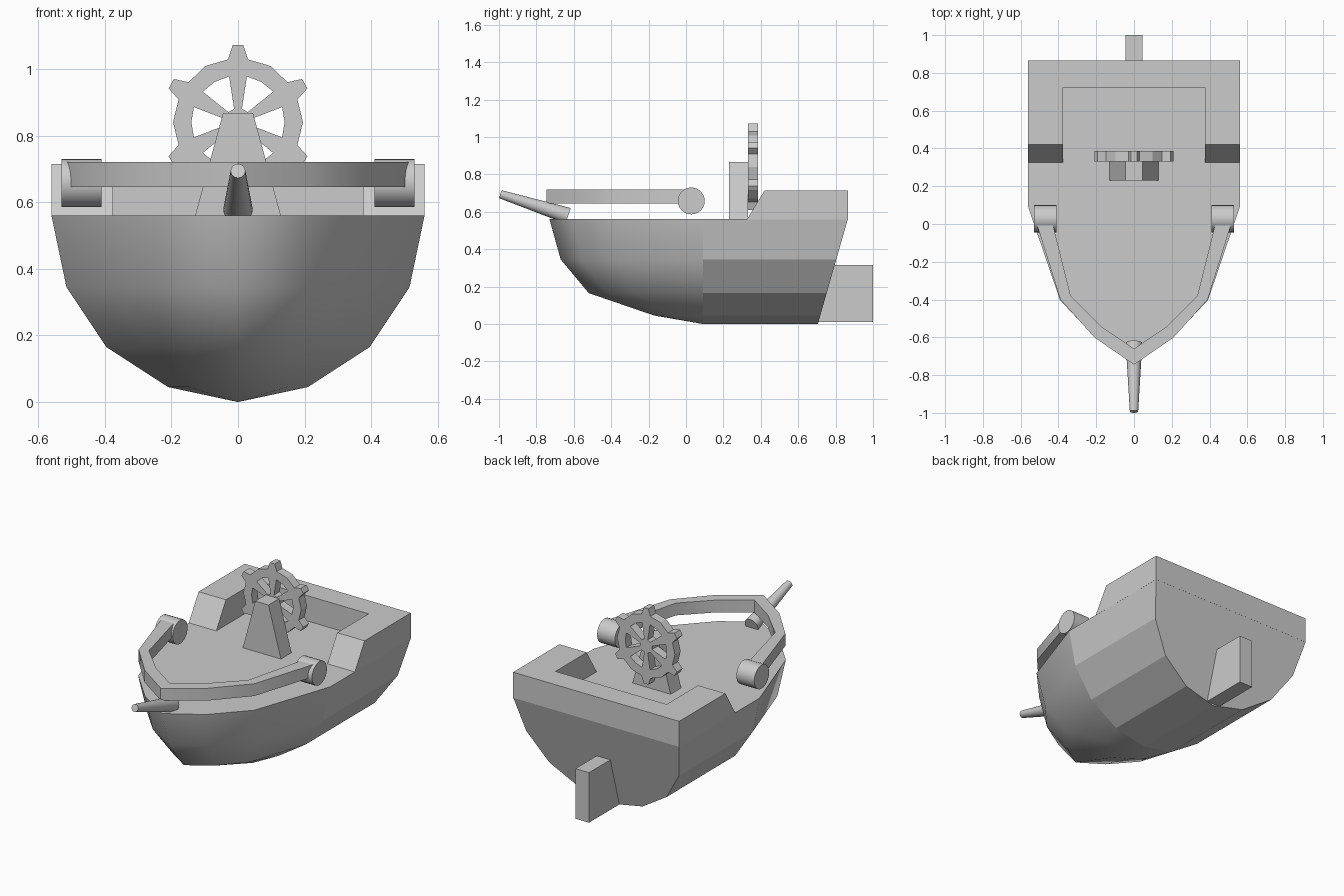
import bpy, bmesh, math
from mathutils import Vector

if "Cube" in bpy.data.objects:
    bpy.data.objects.remove(bpy.data.objects["Cube"])


def finish(bm, name):
    bmesh.ops.remove_doubles(bm, verts=bm.verts, dist=1e-5)
    bmesh.ops.recalc_face_normals(bm, faces=bm.faces)
    me = bpy.data.meshes.new(name)
    bm.to_mesh(me)
    bm.free()
    ob = bpy.data.objects.new(name, me)
    bpy.context.collection.objects.link(ob)
    return ob


def smooth(ob, degrees):
    ob.data.shade_smooth()
    ob.data.set_sharp_from_angle(angle=math.radians(degrees))


def loft(name, rings):
    """Solid between matching closed outlines, capped at both ends."""
    bm = bmesh.new()
    vs = [[bm.verts.new(p) for p in ring] for ring in rings]
    for a, b in zip(vs, vs[1:]):
        for i in range(len(a)):
            j = (i + 1) % len(a)
            bm.faces.new((a[i], a[j], b[j], b[i]))
    bm.faces.new(vs[0])
    bm.faces.new(vs[-1])
    return finish(bm, name)


def at(outline, z):
    return [(x, y, z) for x, y in outline]


def mirrored(half):
    """Right-hand points (starting or ending on the centre) plus their mirror."""
    return half + [(-x, y) for x, y in reversed(half) if x > 0]


def rod(name, p0, p1, r0, r1, n=24):
    p0, p1 = Vector(p0), Vector(p1)
    axis = p1 - p0
    bm = bmesh.new()
    bmesh.ops.create_cone(bm, cap_ends=True, segments=n, radius1=r0, radius2=r1, depth=axis.length)
    rot = axis.to_track_quat('Z', 'Y')
    for v in bm.verts:
        v.co = rot @ v.co + (p0 + p1) / 2
    ob = finish(bm, name)
    smooth(ob, 40)
    return ob


# Hull: levels of (half width, bow y, z), straight aft body and curved bow
MID = 0.09
levels = [(0.0, 0.09, 0.0), (0.21, -0.17, 0.045), (0.395, -0.52, 0.165),
          (0.515, -0.67, 0.345), (0.56, -0.73, 0.56)]
bow = [(1, 0), (0.70, 0.6), (0.365, 0.845), (0, 1)]
bm = bmesh.new()
rows = []
for w, front, z in levels:
    half = [(w, 0.705 + 0.16 * z / 0.56)]
    half += [(w * u, MID + (front - MID) * t) for u, t in bow]
    outline = half + [(-x, y) for x, y in reversed(half[:-1])]
    rows.append([bm.verts.new(p) for p in at(outline, z)])
for a, b in zip(rows, rows[1:]):
    for i in range(len(a) - 1):
        f = bm.faces.new((a[i], a[i + 1], b[i + 1], b[i]))
        f.smooth = 0 < i < len(a) - 2
bm.faces.new(rows[-1])
bm.faces.new([r[0] for r in rows] + [r[-1] for r in reversed(rows[1:])])
bmesh.ops.dissolve_degenerate(bm, dist=1e-5, edges=bm.edges)
for e in bm.edges:
    e.smooth = all(f.smooth for f in e.link_faces)
finish(bm, "hull")


# Raised U-shaped stern wall with sloping front ends
def stern_wall(front):
    return [(0.56, front), (0.56, 0.865), (-0.56, 0.865), (-0.56, front),
            (-0.375, front), (-0.375, 0.722), (0.375, 0.722), (0.375, front)]


loft("stern_wall", [at(stern_wall(0.325), 0.558), at(stern_wall(0.42), 0.714)])

# Bow rail
outer = mirrored([(0.515, 0.0), (0.39, -0.40), (0.21, -0.60), (0, -0.745)])
inner = mirrored([(0.43, 0.0), (0.335, -0.38), (0.17, -0.545), (0, -0.66)])
bm = bmesh.new()
grid = [[bm.verts.new(p) for p in at(o, z)]
        for o, z in ((outer, 0.645), (outer, 0.72), (inner, 0.72), (inner, 0.645))]
for k in range(4):
    a, b = grid[k], grid[(k + 1) % 4]
    for i in range(len(a) - 1):
        bm.faces.new((a[i], a[i + 1], b[i + 1], b[i]))
for end in (0, -1):
    bm.faces.new([g[end] for g in grid])
smooth(finish(bm, "bow_rail"), 66)

# Round rail ends
for side, s in (("right", 1), ("left", -1)):
    rod(f"rail_end_{side}", (s * 0.41, 0.028, 0.658), (s * 0.53, 0.028, 0.658), 0.072, 0.072)

# Bowsprit
rod("bowsprit", (0, -0.63, 0.578), (0, -0.993, 0.694), 0.044, 0.022)


# Wheel stand and rudder
def rect(w, y0, y1):
    return [(-w, y0), (w, y0), (w, y1), (-w, y1)]


loft("wheel_stand", [at(rect(0.13, 0.23, 0.332), 0.555), at(rect(0.045, 0.23, 0.332), 0.867)])
loft("rudder", [at(rect(0.046, 0.60, 1.0), 0.01), at(rect(0.046, 0.60, 1.0), 0.315)])

# Steering wheel: filled flat outline with six handles and six openings
cu = bpy.data.curves.new("steering_wheel", 'CURVE')
cu.dimensions = '2D'
cu.fill_mode = 'BOTH'
cu.extrude = 0.0275


def add_loop(polar):
    sp = cu.splines.new('POLY')
    sp.points.add(len(polar) - 1)
    for p, (r, deg) in zip(sp.points, polar):
        a = math.radians(deg)
        p.co = (r * math.cos(a), r * math.sin(a), 0, 1)
    sp.use_cyclic_u = True


rim = []
for k in range(6):
    d = 30 + 60 * k
    rim += [(0.191, d - 9), (0.232, d - 4), (0.232, d + 4), (0.191, d + 9), (0.195, d + 30)]
    add_loop([(0.14, d + 11), (0.14, d + 30), (0.14, d + 49), (0.042, d + 44), (0.042, d + 16)])
add_loop(rim)
tmp = bpy.data.objects.new("wheel_curve", cu)
bpy.context.collection.objects.link(tmp)
dg = bpy.context.evaluated_depsgraph_get()
me = bpy.data.meshes.new_from_object(tmp.evaluated_get(dg))
bpy.data.objects.remove(tmp)
wheel = bpy.data.objects.new("steering_wheel", me)
bpy.context.collection.objects.link(wheel)
me.shade_flat()
wheel.rotation_euler = (math.pi / 2, 0, 0)
wheel.location = (0, 0.358, 0.84)
